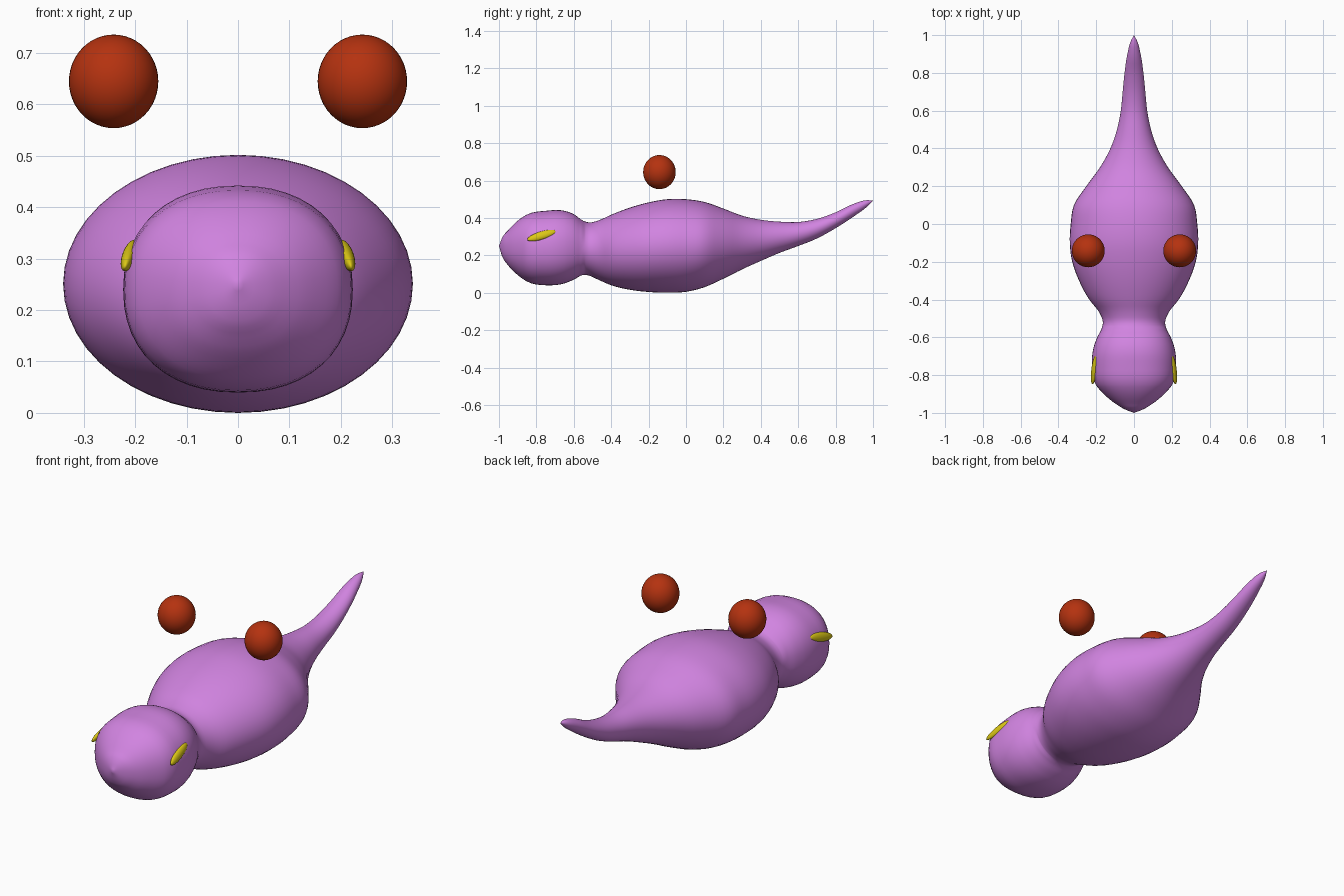
import bpy, bmesh, math
from mathutils import Vector

if "Cube" in bpy.data.objects:
    bpy.data.objects.remove(bpy.data.objects["Cube"])


def material(name, rgb):
    m = bpy.data.materials.new(name)
    m.diffuse_color = (*rgb, 1)
    m.use_nodes = True
    m.node_tree.nodes["Principled BSDF"].inputs["Base Color"].default_value = m.diffuse_color
    return m


purple = material("purple", (0.64, 0.23, 0.75))
red = material("rust red", (0.46, 0.032, 0.005))
yellow = material("yellow", (0.72, 0.58, 0.008))

# Body stations: y, half width, bottom z, top z
STATIONS = [
    (-1.0, 0.0, 0.25, 0.25), (-0.985, 0.04, 0.20, 0.29), (-0.95, 0.10, 0.145, 0.335),
    (-0.90, 0.16, 0.095, 0.385), (-0.85, 0.203, 0.06, 0.418), (-0.75, 0.223, 0.04, 0.438),
    (-0.65, 0.213, 0.05, 0.438), (-0.60, 0.195, 0.07, 0.42), (-0.55, 0.17, 0.095, 0.385),
    (-0.52, 0.165, 0.092, 0.376), (-0.47, 0.183, 0.07, 0.386), (-0.40, 0.237, 0.04, 0.417),
    (-0.30, 0.291, 0.016, 0.455), (-0.20, 0.327, 0.004, 0.483), (-0.10, 0.34, 0.0, 0.5),
    (0.0, 0.335, 0.005, 0.5), (0.10, 0.318, 0.03, 0.485), (0.20, 0.253, 0.075, 0.45),
    (0.30, 0.18, 0.125, 0.412), (0.40, 0.125, 0.17, 0.39), (0.50, 0.09, 0.213, 0.38),
    (0.60, 0.07, 0.25, 0.378), (0.70, 0.06, 0.29, 0.395), (0.80, 0.05, 0.345, 0.43),
    (0.90, 0.035, 0.41, 0.477), (0.97, 0.016, 0.462, 0.495), (1.0, 0.0, 0.492, 0.492),
]
SIDES = 48
STEPS = 4


def smooth_stations():
    """Cubic curve through the stations."""
    s = [Vector(p) for p in STATIONS]
    n = len(s)

    def slope(i):
        if i == 0 or i == n - 1:
            j = min(i, n - 2)
            return (s[j + 1] - s[j]) / (s[j + 1][0] - s[j][0])
        h0, h1 = s[i][0] - s[i - 1][0], s[i + 1][0] - s[i][0]
        return ((s[i] - s[i - 1]) / h0 * h1 + (s[i + 1] - s[i]) / h1 * h0) / (h0 + h1)

    out = []
    for i in range(n - 1):
        h = s[i + 1][0] - s[i][0]
        for k in range(STEPS):
            t = k / STEPS
            out.append((2*t**3 - 3*t*t + 1) * s[i] + (t**3 - 2*t*t + t) * h * slope(i)
                       + (3*t*t - 2*t**3) * s[i + 1] + (t**3 - t*t) * h * slope(i + 1))
    return out[1:]


def power(v, e):
    return math.copysign(abs(v) ** e, v)


# Body: head, neck, torso and tail as one loft
bm = bmesh.new()
rings = []
for y, w, lo, hi in smooth_stations():
    e = 0.9 if y < -0.55 else 1.0  # head is slightly boxier
    ring = []
    for k in range(SIDES):
        a = 2 * math.pi * k / SIDES
        ring.append(bm.verts.new((w * power(math.cos(a), e), y,
                                  (lo + hi) / 2 + (hi - lo) / 2 * power(math.sin(a), e))))
    rings.append(ring)
for r0, r1 in zip(rings, rings[1:]):
    for k in range(SIDES):
        j = (k + 1) % SIDES
        bm.faces.new((r0[k], r0[j], r1[j], r1[k]))
for ring, st in ((rings[0], STATIONS[0]), (rings[-1], STATIONS[-1])):
    tip = bm.verts.new((0, st[0], st[2]))
    for k in range(SIDES):
        bm.faces.new((ring[k], ring[(k + 1) % SIDES], tip))
bmesh.ops.recalc_face_normals(bm, faces=bm.faces)
for f in bm.faces:
    f.smooth = True
mesh = bpy.data.meshes.new("body")
bm.to_mesh(mesh)
bm.free()
mesh.materials.append(purple)
bpy.context.collection.objects.link(bpy.data.objects.new("body", mesh))


def ellipsoid(name, loc, radii, mat, rot=(0, 0, 0)):
    bpy.ops.mesh.primitive_uv_sphere_add(segments=40, ring_count=24, radius=1,
                                         location=loc, rotation=rot)
    o = bpy.context.object
    o.name = name
    o.scale = radii
    o.data.materials.append(mat)
    bpy.ops.object.shade_smooth()


for side, label in ((-1, "left"), (1, "right")):
    # Floating balls above the back
    ellipsoid(label + "_ball", (side * 0.242, -0.142, 0.645), (0.087, 0.087, 0.091), red)
    # Slanted, flattened eyes on the sides of the head
    ellipsoid(label + "_eye", (side * 0.211, -0.772, 0.306), (0.014, 0.08, 0.022), yellow,
              (math.radians(17), side * math.radians(-16), side * math.radians(2)))
